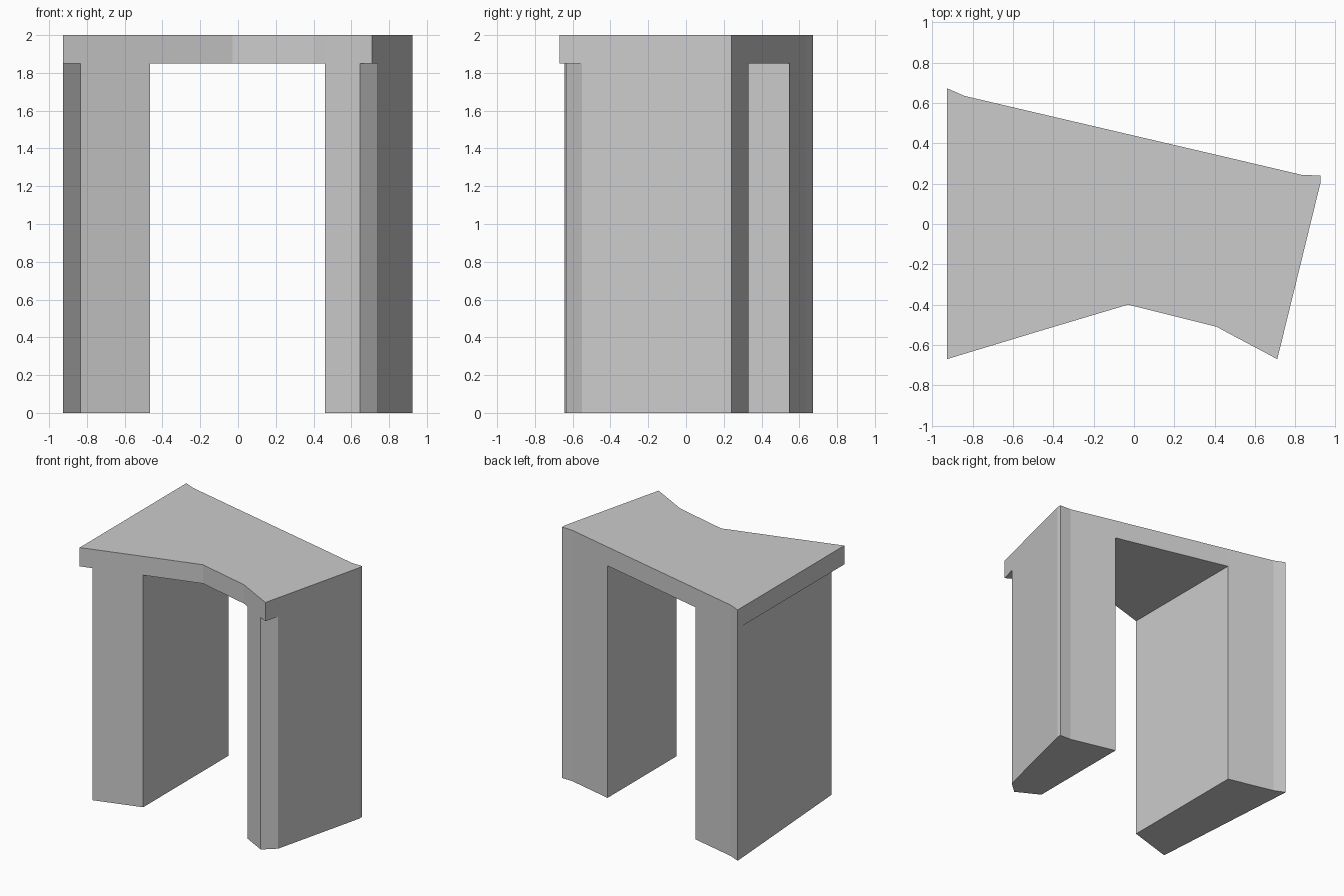
import bpy, bmesh

if "Cube" in bpy.data.objects:
    bpy.data.objects.remove(bpy.data.objects["Cube"])

SOFFIT, TOP = 1.85, 2.0

# Plan corners, named by leg and side
back_left, back_left_bend = (-0.927, 0.673), (-0.84, 0.635)
left_back_in, left_front_in = (-0.465, 0.547), (-0.465, -0.53)
left_front_out, slab_front_left = (-0.835, -0.642), (-0.927, -0.67)
right_back_in, right_front_in = (0.46, 0.331), (0.46, -0.537)
back_right_bend, back_right, right_bend = (0.83, 0.244), (0.925, 0.24), (0.925, 0.205)
chamfer_side, slab_front_right, chamfer_front = (0.74, -0.55), (0.71, -0.67), (0.645, -0.635)
notch_right, notch_left = (0.41, -0.51), (-0.03, -0.40)

left_leg = [back_left, back_left_bend, left_back_in, left_front_in, left_front_out]
right_leg = [right_back_in, back_right_bend, back_right, right_bend,
             chamfer_side, chamfer_front, right_front_in]
slab = [back_left, back_left_bend, left_back_in, right_back_in, back_right_bend,
        back_right, right_bend, chamfer_side, slab_front_right, chamfer_front,
        right_front_in, notch_right, notch_left, left_front_in,
        left_front_out, slab_front_left]

bm = bmesh.new()


def cap(points, z):
    bm.faces.new([bm.verts.new((x, y, z)) for x, y in points])


def walls(points, z0, z1):
    for a, b in zip(points, points[1:] + points[:1]):
        bm.faces.new([bm.verts.new(p) for p in
                      ((*a, z0), (*b, z0), (*b, z1), (*a, z1))])


# Legs
for leg in (left_leg, right_leg):
    cap(leg, 0)
    walls(leg, 0, SOFFIT)

# Slab top and edge
cap(slab, TOP)
walls(slab, SOFFIT, TOP)

# Slab underside: passage ceiling and the two corner overhangs
cap([left_back_in, right_back_in, right_front_in, notch_right, notch_left, left_front_in], SOFFIT)
cap([back_left, left_front_out, slab_front_left], SOFFIT)
cap([chamfer_side, slab_front_right, chamfer_front], SOFFIT)

# Weld into one closed, flat-shaded shell
bmesh.ops.remove_doubles(bm, verts=bm.verts[:], dist=0.0005)
bmesh.ops.recalc_face_normals(bm, faces=bm.faces[:])
mesh = bpy.data.meshes.new("stone_gateway")
bm.to_mesh(mesh)
bm.free()
bpy.context.collection.objects.link(bpy.data.objects.new("stone_gateway", mesh))
